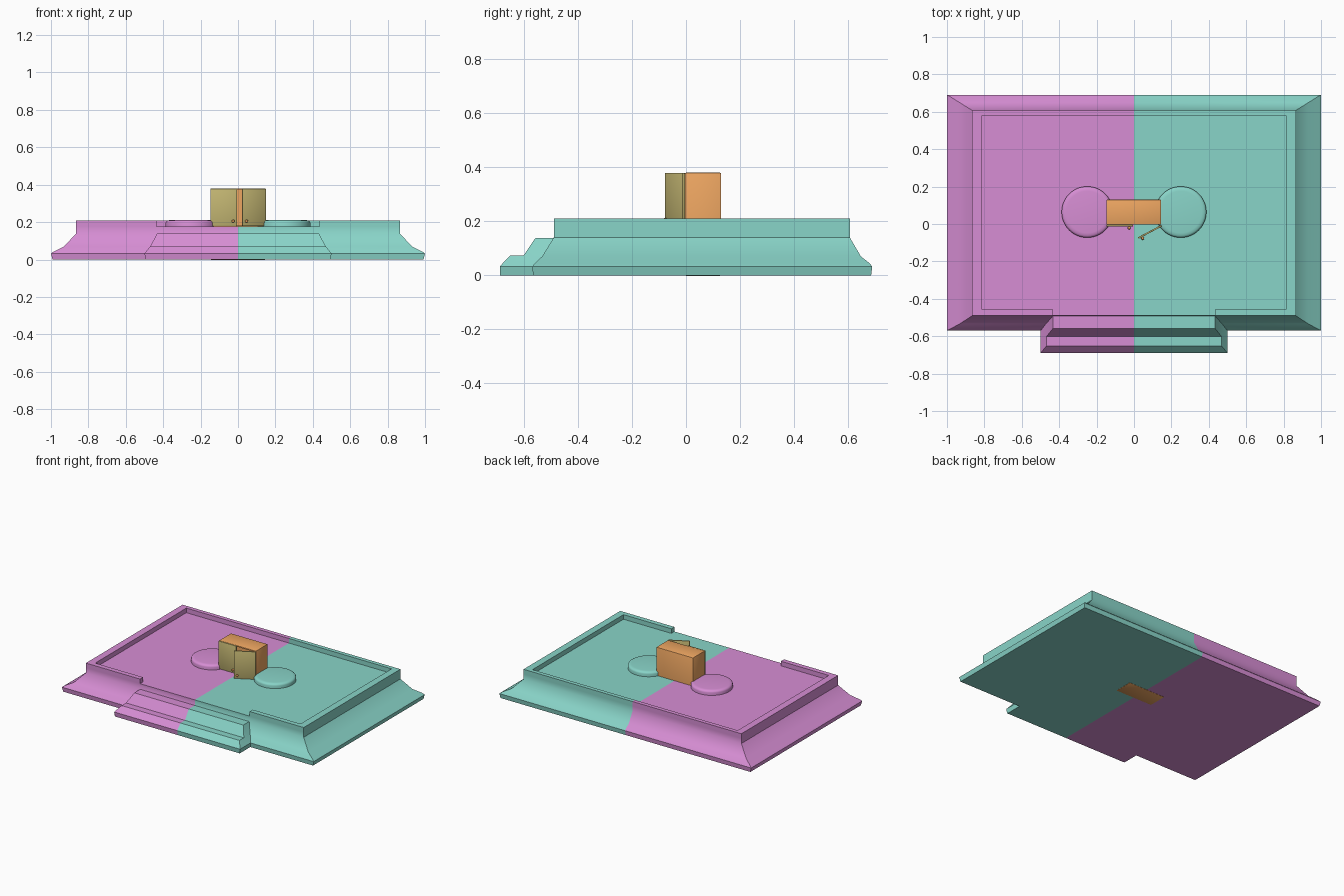
import bpy, bmesh, math
from mathutils import Matrix, Vector

if "Cube" in bpy.data.objects:
    bpy.data.objects.remove(bpy.data.objects["Cube"])


def material(name, rgb):
    m = bpy.data.materials.new(name)
    m.diffuse_color = (*rgb, 1)
    m.use_nodes = True
    m.node_tree.nodes["Principled BSDF"].inputs["Base Color"].default_value = m.diffuse_color
    return m


TEAL = material("teal", (0.25, 0.66, 0.58))
PINK = material("pink", (0.68, 0.27, 0.66))
ORANGE = material("orange", (0.85, 0.38, 0.12))
OLIVE = material("olive", (0.55, 0.47, 0.17))


def finish(bm, name, mat, angle=40, matrix=None):
    if matrix:
        bm.transform(matrix)
    bmesh.ops.recalc_face_normals(bm, faces=bm.faces)
    me = bpy.data.meshes.new(name)
    bm.to_mesh(me)
    bm.free()
    ob = bpy.data.objects.new(name, me)
    bpy.context.collection.objects.link(ob)
    me.materials.append(mat)
    bpy.ops.object.select_all(action='DESELECT')
    ob.select_set(True)
    bpy.context.view_layer.objects.active = ob
    bpy.ops.object.shade_smooth_by_angle(angle=math.radians(angle))
    return ob


def loft(rows, closed=False, caps=False):
    """Skin a list of point rows; optionally close each row and cap both ends."""
    bm = bmesh.new()
    vs = [[bm.verts.new(p) for p in r] for r in rows]
    n = len(rows[0])
    for a, b in zip(vs, vs[1:]):
        for i in range(n if closed else n - 1):
            j = (i + 1) % n
            bm.faces.new((a[i], a[j], b[j], b[i]))
    if caps:
        bm.faces.new(vs[0])
        bm.faces.new(vs[-1])
    bmesh.ops.remove_doubles(bm, verts=bm.verts, dist=1e-5)
    return bm


def both_halves(build, name):
    finish(build(), "right_" + name, TEAL)
    finish(build(), "left_" + name, PINK, matrix=Matrix.Scale(-1, 4, (1, 0, 0)))


# plinth: moulded skirt rising to the floor level
def plinth():
    prof = [(0.992, 0.686, -0.566, 0), (1, 0.69, -0.57, 0.032), (0.985, 0.682, -0.562, 0.043),
            (0.93, 0.648, -0.533, 0.07), (0.865, 0.607, -0.49, 0.14), (0.865, 0.607, -0.49, 0.177)]
    return loft([[(0, b, z), (x, b, z), (x, f, z), (0, f, z)] for x, b, f, z in prof], caps=True)


# raised lip with a gap above the stairs
def lip():
    outer = [(0, 0.607), (0.865, 0.607), (0.865, -0.49), (0.435, -0.49)]
    inner = [(0, 0.578), (0.815, 0.578), (0.815, -0.455), (0.435, -0.455)]
    lo, hi = 0.177, 0.21
    rows = [[(*o, lo), (*o, hi), (*i, hi), (*i, lo)] for o, i in zip(outer, inner)]
    return loft(rows, closed=True, caps=True)


# two entrance steps with sloping sides
def stairs():
    levels = [(0, 0.494), (0.033, 0.5), (0.073, 0.468), (0.138, 0.433)]
    stations = [(-0.686, 0), (-0.69, 0.033), (-0.652, 0.073), (-0.602, 0.073),
                (-0.558, 0.138), (-0.48, 0.138)]
    width = dict(levels)
    rows = []
    for y, z in stations:
        col = [(width[min(l, z)], y, min(l, z)) for l, _ in levels]
        rows.append(col + [(0, y, z)])
    bm = loft(rows)
    # underside strip
    pts = [(0, -0.686, 0), (0.494, -0.686, 0), (0.494, -0.48, 0), (0, -0.48, 0)]
    bm.faces.new([bm.verts.new(p) for p in pts])
    bmesh.ops.remove_doubles(bm, verts=bm.verts, dist=1e-5)
    return bm


# low round pads either side of the cabinet
def pad():
    prof = [(0.137, 0.17), (0.137, 0.196), (0.134, 0.204), (0.126, 0.209), (0.112, 0.211)]
    n = 48
    rows = [[(0.25 + r * math.cos(2 * math.pi * i / n), 0.064 + r * math.sin(2 * math.pi * i / n), z)
             for i in range(n)] for r, z in prof]
    return loft(rows, closed=True, caps=True)


for build, name in ((plinth, "plinth"), (lip, "lip"), (stairs, "stairs"), (pad, "round_pad")):
    both_halves(build, name)


def box(lo, hi):
    bm = bmesh.new()
    bmesh.ops.create_cube(bm, size=1)
    lo, hi = Vector(lo), Vector(hi)
    bmesh.ops.scale(bm, vec=hi - lo, verts=bm.verts)
    bmesh.ops.translate(bm, vec=(lo + hi) / 2, verts=bm.verts)
    return bm


def round_edges(bm, width):
    bmesh.ops.bevel(bm, geom=list(bm.edges), offset=width, segments=2, profile=0.5, affect='EDGES')
    return bm


# cabinet body: shell with an open front
body = box((-0.147, -0.004, -0.002), (0.145, 0.13, 0.38))
round_edges(body, 0.004)
front = min((f for f in body.faces), key=lambda f: f.calc_center_median().y + f.normal.y * 0.1)
bmesh.ops.inset_region(body, faces=[front], thickness=0.006)
for v in front.verts:
    if v.co.z < 0.1:
        v.co.z = 0.182
inner = bmesh.ops.extrude_discrete_faces(body, faces=[front])["faces"][0]
bmesh.ops.translate(body, vec=(0, 0.12, 0), verts=inner.verts)
finish(body, "cabinet_body", ORANGE)


# doors, modelled along -x from the hinge, each with a small knob
def door(name, matrix):
    panel = round_edges(box((-0.141, -0.009, 0.18), (0, 0, 0.379)), 0.002)
    finish(panel, name + "_door", OLIVE, matrix=matrix)
    knob = bmesh.new()
    bmesh.ops.create_uvsphere(knob, u_segments=16, v_segments=8, radius=0.008,
                              matrix=Matrix.Translation((-0.121, -0.017, 0.205)))
    finish(knob, name + "_door_knob", ORANGE, 60, matrix)


door("right", Matrix.Translation((0.145, -0.005, 0)) @ Matrix.Rotation(math.radians(28), 4, 'Z'))
door("left", Matrix.Translation((-0.147, -0.004, 0)) @ Matrix.Scale(-1, 4, (1, 0, 0)))
